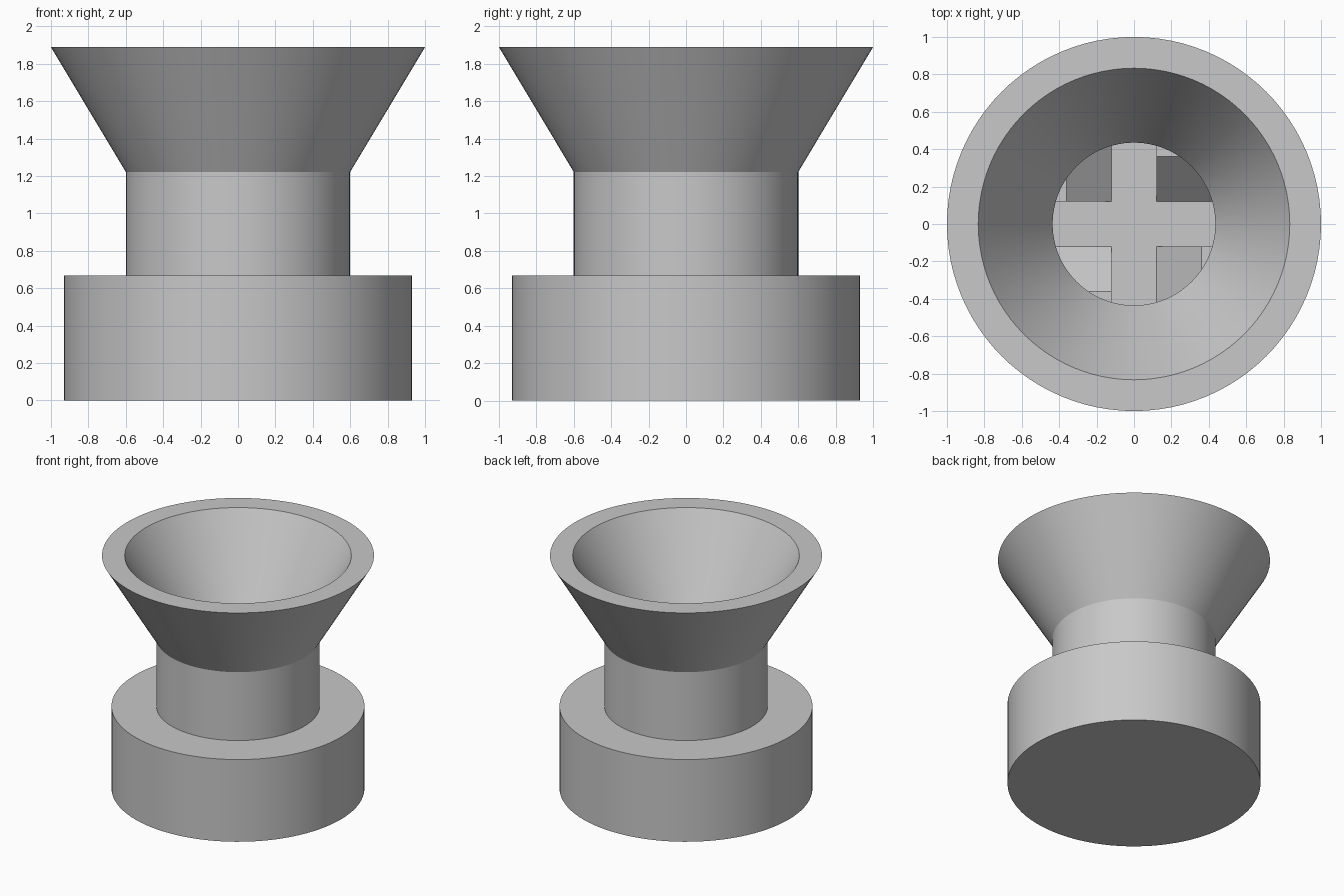
import bpy, bmesh, math
from mathutils import Matrix

if "Cube" in bpy.data.objects:
    bpy.data.objects.remove(bpy.data.objects["Cube"])

SEG = 96
FLOOR = 0.667          # top of the base, also the floor inside the neck

grey = bpy.data.materials.new("light grey")
grey.diffuse_color = (0.58, 0.58, 0.58, 1)
grey.use_nodes = True
grey.node_tree.nodes["Principled BSDF"].inputs["Base Color"].default_value = grey.diffuse_color


def make_object(name, bm, smooth=True):
    bmesh.ops.remove_doubles(bm, verts=bm.verts, dist=1e-5)
    bmesh.ops.recalc_face_normals(bm, faces=bm.faces)
    mesh = bpy.data.meshes.new(name)
    bm.to_mesh(mesh)
    bm.free()
    mesh.materials.append(grey)
    ob = bpy.data.objects.new(name, mesh)
    bpy.context.collection.objects.link(ob)
    if smooth:
        bpy.ops.object.select_all(action='DESELECT')
        ob.select_set(True)
        bpy.context.view_layer.objects.active = ob
        bpy.ops.object.shade_smooth_by_angle(angle=math.radians(25))
    return ob


def lathe(name, profile):
    """Spin a closed (radius, z) profile around the z axis."""
    bm = bmesh.new()
    rings = []
    for r, z in profile:
        rings.append([bm.verts.new((r * math.cos(2 * math.pi * i / SEG),
                                    r * math.sin(2 * math.pi * i / SEG), z))
                      for i in range(SEG)])
    for a, b in zip(rings, rings[1:] + rings[:1]):
        for i in range(SEG):
            j = (i + 1) % SEG
            bm.faces.new((a[i], a[j], b[j], b[i]))
    return make_object(name, bm)


# Base: solid drum
bm = bmesh.new()
bmesh.ops.create_cone(bm, cap_ends=True, segments=SEG, radius1=0.93, radius2=0.93,
                      depth=FLOOR, matrix=Matrix.Translation((0, 0, FLOOR / 2)))
make_object("base", bm)

# Hollow neck flaring into a funnel of even wall thickness
lathe("neck_and_funnel", [(0.6, FLOOR), (0.6, 1.222), (1.0, 1.889),
                          (0.833, 1.889), (0.435, 1.222), (0.435, FLOOR)])

# Four ramped blocks in the throat, leaving a cross-shaped floor between them
ramp = [(0.12, 0), (0.36, 0.24), (0.42, 0.24), (0.42, 0)]
for k in range(4):
    bm = bmesh.new()
    near = [bm.verts.new((0.12, y, FLOOR + z)) for y, z in ramp]
    face = bm.faces.new(near)
    ext = bmesh.ops.extrude_face_region(bm, geom=[face], use_keep_orig=True)
    far = [v for v in ext["geom"] if isinstance(v, bmesh.types.BMVert)]
    bmesh.ops.translate(bm, verts=far, vec=(0.30, 0, 0))
    bmesh.ops.rotate(bm, verts=bm.verts, cent=(0, 0, 0),
                     matrix=Matrix.Rotation(k * math.pi / 2, 3, 'Z'))
    make_object("throat_ramp_%d" % (k + 1), bm, smooth=False)
